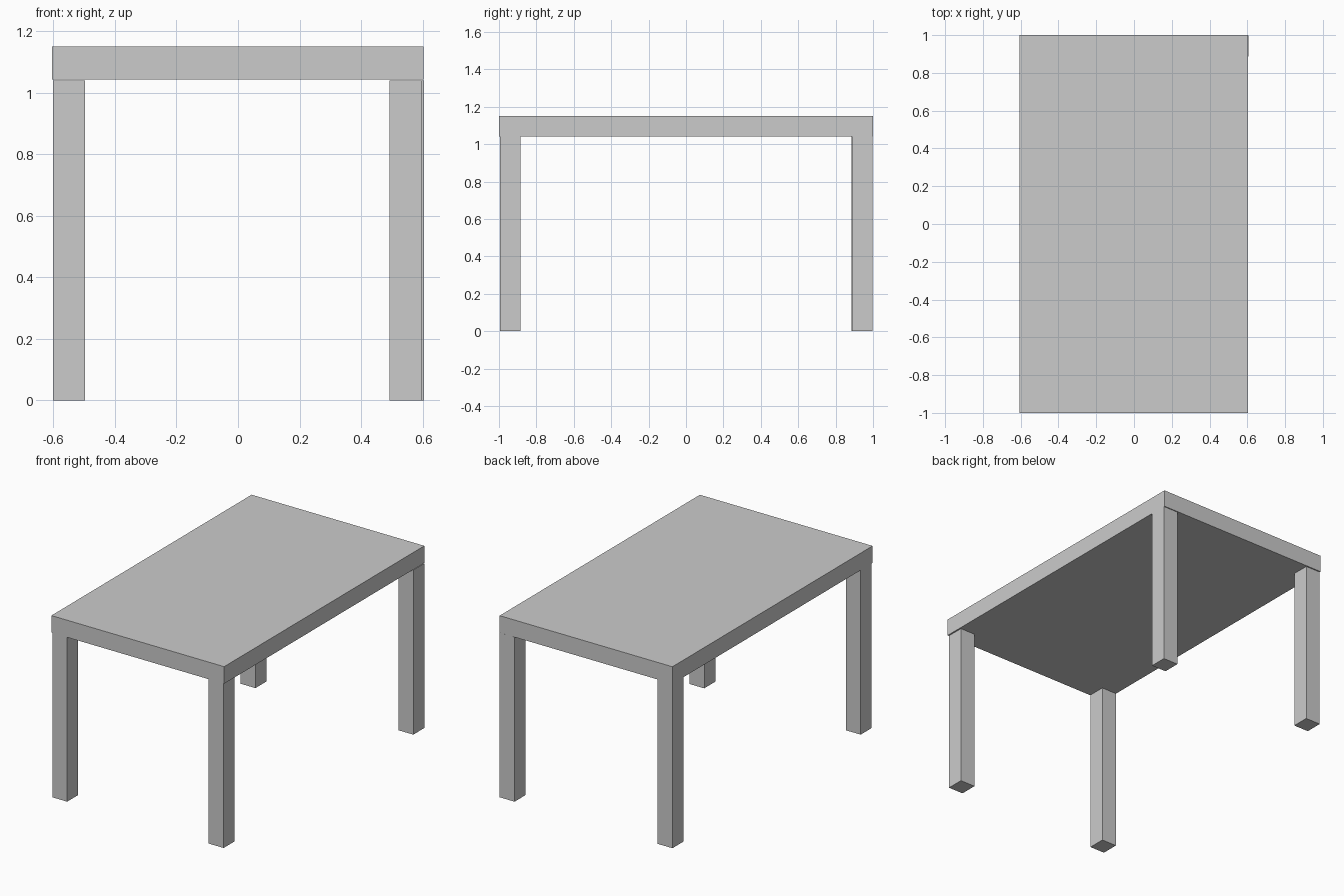
import bpy

if "Cube" in bpy.data.objects:
    bpy.data.objects.remove(bpy.data.objects["Cube"])


def box(name, x, y, z):
    """Box spanning the given (min, max) ranges."""
    spans = (x, y, z)
    bpy.ops.mesh.primitive_cube_add(size=1, location=[(a + b) / 2 for a, b in spans])
    obj = bpy.context.object
    obj.name = name
    obj.scale = [b - a for a, b in spans]
    bpy.ops.object.transform_apply(location=False, rotation=False, scale=True)
    return obj


LEG_X, LEG_Y, LEG_TOP = 0.104, 0.11, 1.04

# Tabletop slab
box("tabletop", (-0.605, 0.603), (-1.0, 1.0), (LEG_TOP + 0.002, 1.15))

# Four corner legs, each given by its minimum x and y (back right sits slightly further out)
legs = {
    "front_left_leg": (-0.602, -0.995),
    "front_right_leg": (0.492, -0.995),
    "back_left_leg": (-0.602, 0.885),
    "back_right_leg": (0.501, 0.887),
}
for name, (x, y) in legs.items():
    box(name, (x, x + LEG_X), (y, y + LEG_Y), (0, LEG_TOP))
